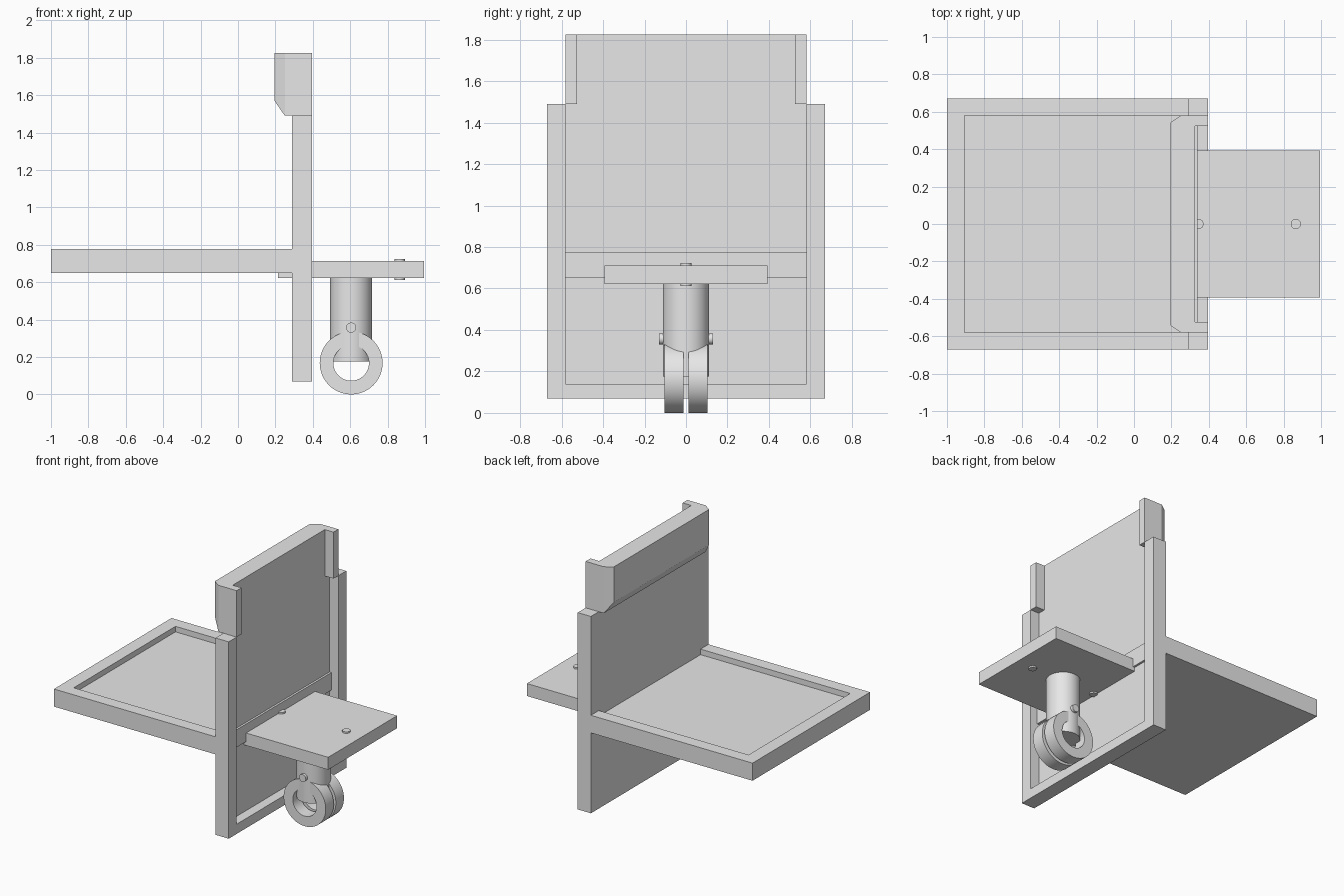
import bpy, bmesh, math
from mathutils import Matrix, Vector

cube = bpy.data.objects.get("Cube")
if cube:
    bpy.data.objects.remove(cube, do_unlink=True)

grey = bpy.data.materials.new("plain grey")
grey.use_nodes = True
grey.diffuse_color = (0.8, 0.8, 0.8, 1)
grey.node_tree.nodes["Principled BSDF"].inputs["Base Color"].default_value = (0.8, 0.8, 0.8, 1)


def add_object(name, bm, smooth=False):
    bmesh.ops.recalc_face_normals(bm, faces=bm.faces)
    mesh = bpy.data.meshes.new(name)
    bm.to_mesh(mesh)
    bm.free()
    mesh.materials.append(grey)
    obj = bpy.data.objects.new(name, mesh)
    bpy.context.collection.objects.link(obj)
    if smooth:
        activate(obj)
        bpy.ops.object.shade_smooth_by_angle(angle=math.radians(30))
    return obj


def activate(obj):
    bpy.ops.object.select_all(action="DESELECT")
    obj.select_set(True)
    bpy.context.view_layer.objects.active = obj


def box(name, x, y, z):
    bm = bmesh.new()
    bmesh.ops.create_cube(bm, size=1)
    for v in bm.verts:
        v.co = [lo + (hi - lo) * (c + 0.5) for c, (lo, hi) in zip(v.co, (x, y, z))]
    return add_object(name, bm)


def carve(obj, x, y, z):
    """Cut a box-shaped recess out of an object."""
    cutter = box("recess_cutter", x, y, z)
    cutter.hide_render = True
    mod = obj.modifiers.new("recess", "BOOLEAN")
    mod.operation, mod.solver, mod.object = "DIFFERENCE", "EXACT", cutter
    activate(obj)
    bpy.ops.object.modifier_apply(modifier=mod.name)
    bpy.data.objects.remove(cutter, do_unlink=True)


def cylinder(name, centre, radius, length, along_y=False, segments=48):
    bm = bmesh.new()
    turn = Matrix.Rotation(math.pi / 2 if along_y else 0, 4, "X")
    bmesh.ops.create_cone(bm, cap_ends=True, segments=segments, radius1=radius,
                          radius2=radius, depth=length,
                          matrix=Matrix.Translation(centre) @ turn)
    return add_object(name, bm, smooth=True)


def ring(name, centre, outer, inner, width, segments=64):
    """Revolve a rectangular section about the y axis."""
    bm = bmesh.new()
    h = width / 2
    section = [bm.verts.new((r, y, 0)) for r, y in
               ((inner, -h), (outer, -h), (outer, h), (inner, h))]
    edges = [bm.edges.new((section[i], section[(i + 1) % 4])) for i in range(4)]
    bmesh.ops.spin(bm, geom=section + edges, cent=(0, 0, 0), axis=(0, 1, 0),
                   angle=math.tau, steps=segments)
    bmesh.ops.remove_doubles(bm, verts=bm.verts, dist=1e-4)
    bmesh.ops.translate(bm, vec=centre, verts=bm.verts)
    return add_object(name, bm, smooth=True)


# Upright panel with a tray-like recess open at the top
panel = box("upright_panel", (0.29, 0.395), (-0.67, 0.67), (0.07, 1.49))
carve(panel, (0.325, 0.5), (-0.58, 0.58), (0.14, 1.6))

# Shelf with a shallow recess running up to the panel
shelf = box("shelf", (-1, 0.29), (-0.67, 0.67), (0.65, 0.777))
carve(shelf, (-0.905, 0.4), (-0.58, 0.58), (0.737, 0.9))
box("shelf_tenon", (0.30, 0.34), (-0.58, 0.58), (0.65, 0.777))

# Head block: plan outline extruded upward, lower edge bevelled
half = [(0.325, 0.525), (0.395, 0.525), (0.395, 0.58), (0.25, 0.58), (0.195, 0.542)]
outline = half + [(x, -y) for x, y in reversed(half)]
bm = bmesh.new()
base = bm.faces.new([bm.verts.new((x, y, 1.49)) for x, y in outline])
top = bmesh.ops.extrude_face_region(bm, geom=[base])["geom"]
bmesh.ops.translate(bm, vec=(0, 0, 0.335),
                    verts=[g for g in top if isinstance(g, bmesh.types.BMVert)])
cut = bmesh.ops.bisect_plane(bm, geom=bm.verts[:] + bm.edges[:] + bm.faces[:],
                             plane_co=(0.25, 0, 1.49),
                             plane_no=Vector((-0.08, 0, -0.055)).normalized(),
                             clear_outer=True)
bmesh.ops.holes_fill(bm, edges=[e for e in bm.edges if e.is_boundary])
bmesh.ops.remove_doubles(bm, verts=bm.verts, dist=1e-4)
add_object("head_block", bm)

# Mounting plate and its two bolts
cx = 0.605
box("mounting_plate", (cx - 0.39, cx + 0.39), (-0.393, 0.393), (0.622, 0.712))
for label, side in (("inner", -1), ("outer", 1)):
    cylinder(label + "_bolt", (cx + side * 0.26, 0, 0.667), 0.027, 0.112, segments=32)

# Caster: stem, cross pin and twin wheels
cylinder("caster_stem", (cx, 0, 0.40), 0.112, 0.45)
cylinder("caster_pin", (cx, 0, 0.357), 0.027, 0.26, along_y=True, segments=32)
for label, side in (("right", -1), ("left", 1)):
    ring(label + "_wheel", (cx, side * 0.058, 0.168), 0.168, 0.095, 0.092)
